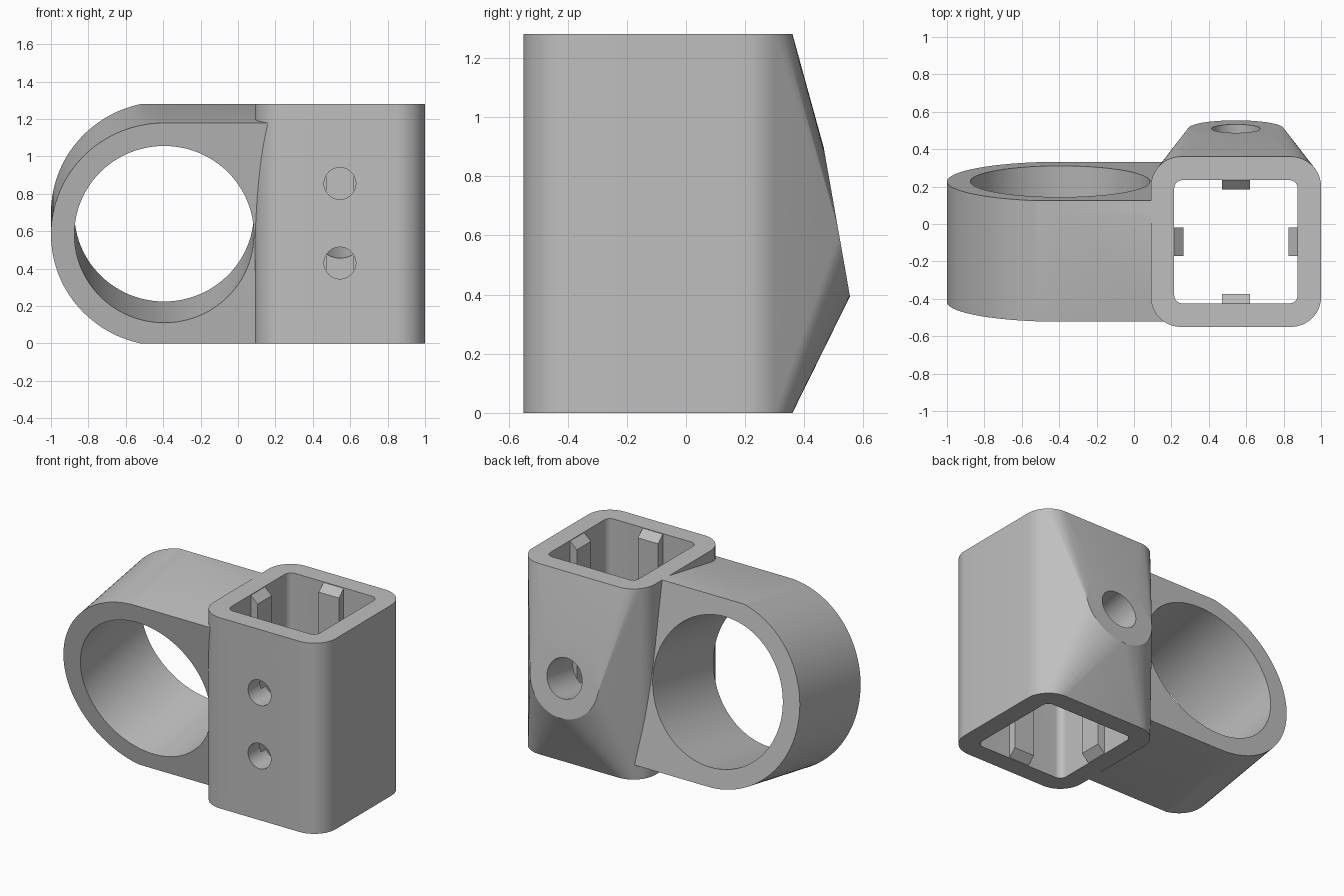
import bpy
import bmesh
from math import radians, pi, cos, sin
from mathutils import Matrix, Vector

if "Cube" in bpy.data.objects:
    bpy.data.objects.remove(bpy.data.objects["Cube"], do_unlink=True)

HEIGHT = 1.28
TILT = Matrix.Rotation(radians(10), 4, 'X')
POST = Vector((0.545, -0.095, 0))        # axis of the square socket
RING = Vector((-0.395, -0.095, HEIGHT / 2))
BOSS = Vector((0.545, 0.51, 0.645))

grey = bpy.data.materials.new("plain grey")
grey.use_nodes = True
grey.diffuse_color = (0.52, 0.52, 0.52, 1)
grey.node_tree.nodes["Principled BSDF"].inputs["Base Color"].default_value = grey.diffuse_color


def arc(cx, cy, r, start, end, n):
    return [(cx + r * cos(start + (end - start) * i / n),
             cy + r * sin(start + (end - start) * i / n)) for i in range(n + 1)]


def rounded_square(half, r):
    c = half - r
    pts = []
    for k, (sx, sy) in enumerate([(1, 1), (-1, 1), (-1, -1), (1, -1)]):
        pts += arc(sx * c, sy * c, r, k * pi / 2, (k + 1) * pi / 2, 12)
    return pts


def hull(name, points):
    """Closed convex solid around the points."""
    bm = bmesh.new()
    for p in points:
        bm.verts.new(p)
    res = bmesh.ops.convex_hull(bm, input=bm.verts[:])
    spare = {g for g in res["geom_interior"] + res["geom_unused"]
             if isinstance(g, bmesh.types.BMVert)}
    bmesh.ops.delete(bm, geom=list(spare), context='VERTS')
    bmesh.ops.dissolve_limit(bm, angle_limit=0.002, verts=bm.verts[:], edges=bm.edges[:])
    bmesh.ops.recalc_face_normals(bm, faces=bm.faces[:])
    me = bpy.data.meshes.new(name)
    bm.to_mesh(me)
    bm.free()
    ob = bpy.data.objects.new(name, me)
    bpy.context.collection.objects.link(ob)
    me.materials.append(grey)
    return ob


def upright(profile, z0, z1):
    return [POST + Vector((x, y, z)) for x, y in profile for z in (z0, z1)]


def along_y(profile, centre, y0, y1, turn=TILT):
    return [centre + (turn @ Vector((x, y, z))) for x, z in profile for y in (y0, y1)]


def combine(target, other, operation):
    mod = target.modifiers.new(operation, 'BOOLEAN')
    mod.operation, mod.object, mod.solver = operation, other, 'EXACT'
    bpy.context.view_layer.objects.active = target
    bpy.ops.object.modifier_apply(modifier=mod.name)
    bpy.data.objects.remove(other, do_unlink=True)


def circle(r, n=64):
    return arc(0, 0, r, 0, 2 * pi * (n - 1) / n, n - 1)


# Square post drawn out at the back to a tilted round boss
outer = upright(rounded_square(0.455, 0.16), 0, HEIGHT)
clamp = hull("tilted_ring_clamp", outer + along_y(circle(0.255), BOSS, 0, 0))

# Tilted ring with a straight-sided web reaching into the post, trimmed level
web = arc(0, 0, 0.605, pi / 2, 3 * pi / 2, 64) + [(0.595, -0.605), (0.595, 0.605)]
ring = hull("ring", along_y(web, RING, -0.3275, 0.3275))
trim = hull("trim", [(x, y, z) for x in (-2, 2) for y in (-2, 2) for z in (0, HEIGHT)])
combine(ring, trim, 'INTERSECT')
combine(ring, hull("bore", along_y(circle(0.48, 96), RING, -1, 1)), 'DIFFERENCE')
combine(clamp, ring, 'UNION')

# Square socket through the post
combine(clamp, hull("socket", upright(rounded_square(0.33, 0.045), -0.2, 1.5)), 'DIFFERENCE')

# Four keys inside the socket, with bevelled ends
for k in range(4):
    turn = Matrix.Rotation(k * pi / 2, 4, 'Z')
    pts = [POST + turn @ Vector((x, y, z))
           for x, inset in ((0.28, 0.05), (0.33, 0.004), (0.37, 0.05))
           for y in (-0.075, 0.075) for z in (inset, HEIGHT - inset)]
    combine(clamp, hull("key", pts), 'UNION')

# Tilted hole through the boss, two level screw holes in the front wall
combine(clamp, hull("boss_hole", along_y(circle(0.13), BOSS, -0.5, 0.3)), 'DIFFERENCE')
for z in (0.43, 0.855):
    centre = Vector((POST.x, -0.5, z))
    drill = along_y(circle(0.085, 48), centre, -0.2, 0.25, Matrix.Identity(4))
    combine(clamp, hull("screw_hole", drill), 'DIFFERENCE')

bpy.ops.object.select_all(action='DESELECT')
clamp.select_set(True)
bpy.context.view_layer.objects.active = clamp
bpy.ops.object.shade_smooth_by_angle(angle=radians(25))
